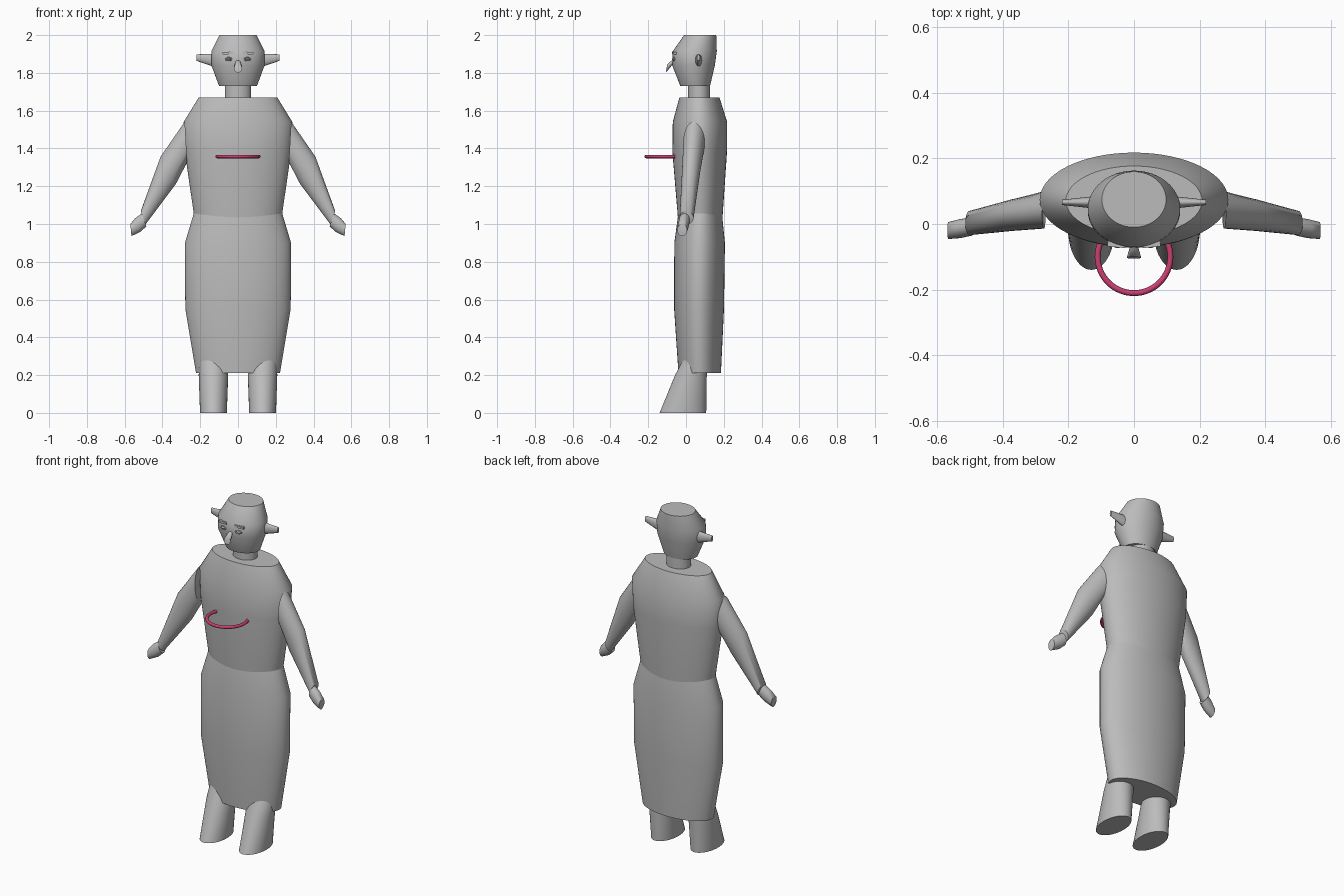
import bpy, bmesh, math
from mathutils import Vector

if "Cube" in bpy.data.objects:
    bpy.data.objects.remove(bpy.data.objects["Cube"])


def material(name, rgb):
    m = bpy.data.materials.new(name)
    m.diffuse_color = (*rgb, 1)
    m.use_nodes = True
    m.node_tree.nodes["Principled BSDF"].inputs["Base Color"].default_value = m.diffuse_color
    return m


GREY = material("matte grey", (0.5, 0.5, 0.5))
PINK = material("raspberry pink", (0.6, 0.05, 0.17))


def smooth(obj, mat=GREY, angle=50):
    obj.data.materials.append(mat)
    bpy.ops.object.select_all(action='DESELECT')
    obj.select_set(True)
    bpy.context.view_layer.objects.active = obj
    bpy.ops.object.shade_smooth_by_angle(angle=math.radians(angle))
    return obj


def loft(name, rings, n=32, side=1):
    """Skin a capped tube over ellipses given as (centre, half axis u, half axis v)."""
    bm = bmesh.new()
    loops = []
    for c, u, v in rings:
        c, u, v = Vector(c), Vector(u), Vector(v)
        loop = []
        for i in range(n):
            a = 2 * math.pi * i / n
            p = c + u * math.cos(a) + v * math.sin(a)
            loop.append(bm.verts.new((p.x * side, p.y, p.z)))
        loops.append(loop)
    for a, b in zip(loops, loops[1:]):
        for i in range(n):
            j = (i + 1) % n
            bm.faces.new((a[i], a[j], b[j], b[i]))
    bm.faces.new(loops[0])
    bm.faces.new(loops[-1])
    bmesh.ops.recalc_face_normals(bm, faces=bm.faces)
    me = bpy.data.meshes.new(name)
    bm.to_mesh(me)
    bm.free()
    obj = bpy.data.objects.new(name, me)
    bpy.context.collection.objects.link(obj)
    return smooth(obj)


def stack(name, profile, x=0, side=1, n=48):
    """Upright tube from rows of (z, half width, front y, back y)."""
    return loft(name, [((x, (f + b) / 2, z), (w, 0, 0), (0, (b - f) / 2, 0))
                       for z, w, f, b in profile], n, side)


# Body
stack("torso", [(1.0, .222, -.041, .191), (1.06, .235, -.045, .195),
                (1.38, .281, -.072, .217), (1.54, .288, -.070, .218),
                (1.67, .208, -.035, .177)], n=64)
stack("skirt", [(.21, .222, -.04, .185), (.55, .279, -.063, .201),
                (.90, .281, -.062, .206), (1.06, .233, -.040, .190)], n=64)
stack("neck", [(1.64, .07, .011, .127), (1.76, .07, .011, .127)])
stack("head", [(1.73, .10, -.03, .127), (1.84, .141, -.073, .153),
               (1.915, .141, -.070, .163), (2.0, .098, -.01, .160)])

for side, tag in ((1, "left"), (-1, "right")):
    # Legs slope back from the toes and vanish inside the skirt
    stack(tag + "_leg", [(0, .071, -.14, .107), (.2, .078, -.058, .11),
                         (.29, .074, -.012, .11), (.36, .06, .02, .11)],
          x=.13, side=side)
    # Arms: u spans the thickness seen from the front, v the depth
    loft(tag + "_arm", [((.275, .043, 1.435), (.006, 0, .108), (0, .057, 0)),
                        ((.37, .027, 1.283), (.04, 0, .073), (0, .048, 0)),
                        ((.502, .003, 1.033), (.013, 0, .035), (0, .037, 0))],
         side=side)
    loft(tag + "_hand", [((.497, -.008, 1.022), (.012, 0, .034), (0, .028, 0)),
                         ((.53, -.014, .995), (.014, 0, .036), (0, .029, 0)),
                         ((.567, -.02, .968), (.003, 0, .032), (0, .026, 0))],
         n=24, side=side)
    # Ears taper outwards with a level upper edge
    loft(tag + "_ear", [((.12, .066, 1.866), (0, .019, 0), (0, 0, .036)),
                        ((.22, .066, 1.881), (0, .008, 0), (0, 0, .017))],
         n=20, side=side)
    # Eyes: almond ball in a thin rim
    bpy.ops.mesh.primitive_uv_sphere_add(segments=20, ring_count=12, radius=1,
                                         location=(side * .05, -.062, 1.873))
    eye = bpy.context.object
    eye.name = tag + "_eye"
    eye.scale = (.014, .012, .007)
    smooth(eye)
    bpy.ops.mesh.primitive_torus_add(major_segments=24, minor_segments=8,
                                     major_radius=.016, minor_radius=.004,
                                     location=(side * .05, -.066, 1.873),
                                     rotation=(math.pi / 2, 0, side * .2))
    rim = bpy.context.object
    rim.name = tag + "_eyelid"
    rim.scale = (1, .55, 1)
    smooth(rim)
    # Brows
    bpy.ops.mesh.primitive_cube_add(size=1, location=(side * .053, -.06, 1.905),
                                    rotation=(0, side * .06, side * .1))
    brow = bpy.context.object
    brow.name = tag + "_eyebrow"
    brow.scale = (.054, .022, .013)
    smooth(brow, angle=30)

# Nose flares down to a blunt tip
loft("nose", [((0, -.055, 1.868), (.008, 0, 0), (0, .004, .009)),
              ((0, -.082, 1.845), (.016, 0, 0), (0, .004, .019)),
              ((0, -.103, 1.823), (.022, 0, 0), (0, .003, .021))], n=20)

# Hoop set into the chest
bpy.ops.mesh.primitive_torus_add(major_segments=64, minor_segments=12,
                                 major_radius=.111, minor_radius=.009,
                                 location=(0, -.1, 1.357))
hoop = bpy.context.object
hoop.name = "chest_hoop"
smooth(hoop, PINK)
